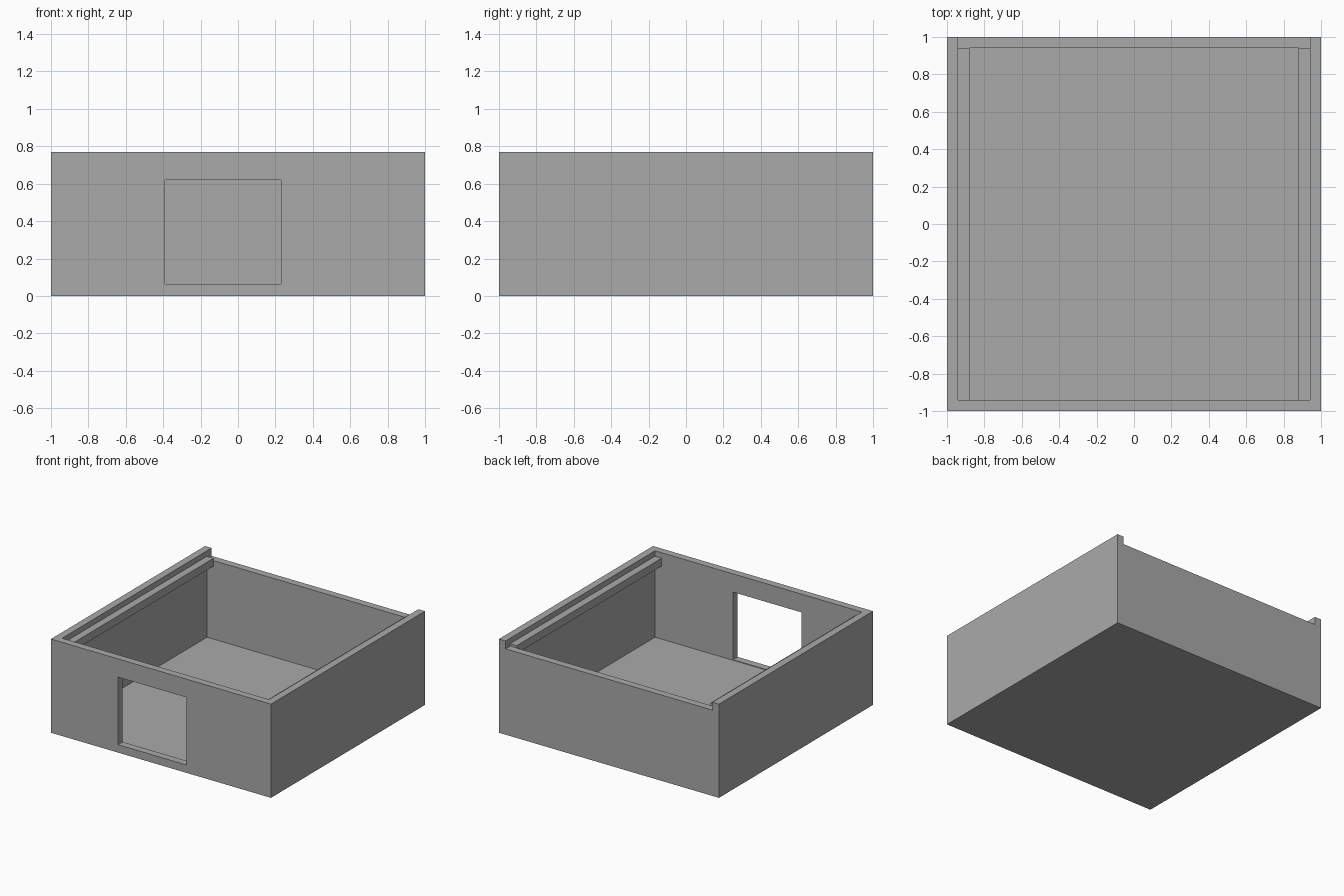
import bpy

cube = bpy.data.objects.get("Cube")
if cube:
    bpy.data.objects.remove(cube, do_unlink=True)

HEIGHT = 0.77
WALL = 0.06
INNER = 1 - WALL
BACK_TOP = 0.705

grey = bpy.data.materials.new("plain grey")
grey.use_nodes = True
colour = (0.4, 0.4, 0.4, 1)
grey.diffuse_color = colour
grey.node_tree.nodes["Principled BSDF"].inputs["Base Color"].default_value = colour


def box(name, low, high):
    """Flat-shaded box between two opposite corners."""
    centre = [(a + b) / 2 for a, b in zip(low, high)]
    bpy.ops.mesh.primitive_cube_add(size=1, location=centre)
    obj = bpy.context.object
    obj.name = name
    obj.scale = [b - a for a, b in zip(low, high)]
    bpy.ops.object.transform_apply(location=True, rotation=False, scale=True)
    obj.data.materials.append(grey)
    return obj


def cut(target, cutter):
    """Subtract a hidden cutter from the target."""
    mod = target.modifiers.new(cutter.name, "BOOLEAN")
    mod.operation = "DIFFERENCE"
    mod.solver = "EXACT"
    mod.object = cutter
    bpy.context.view_layer.objects.active = target
    bpy.ops.object.modifier_apply(modifier=mod.name)
    bpy.data.objects.remove(cutter, do_unlink=True)


# Open tray with floor and four walls
tray = box("tray", (-1, -1, 0), (1, 1, HEIGHT))
cut(tray, box("cavity", (-INNER, -INNER, WALL), (INNER, INNER, 1)))

# Lowered back wall, where a lid slides in
cut(tray, box("lid_slot", (-INNER, 0.9, BACK_TOP), (INNER, 1.1, 1)))

# Rectangular opening in the front wall
cut(tray, box("front_opening", (-0.39, -1.1, 0.065), (0.23, -0.9, 0.62)))

# Lid rails along both side walls
for side, name in ((-1, "right_rail"), (1, "left_rail")):
    xs = sorted((side * INNER, side * (INNER - WALL)))
    box(name, (xs[0], -INNER, 0.66), (xs[1], INNER, 0.725))
